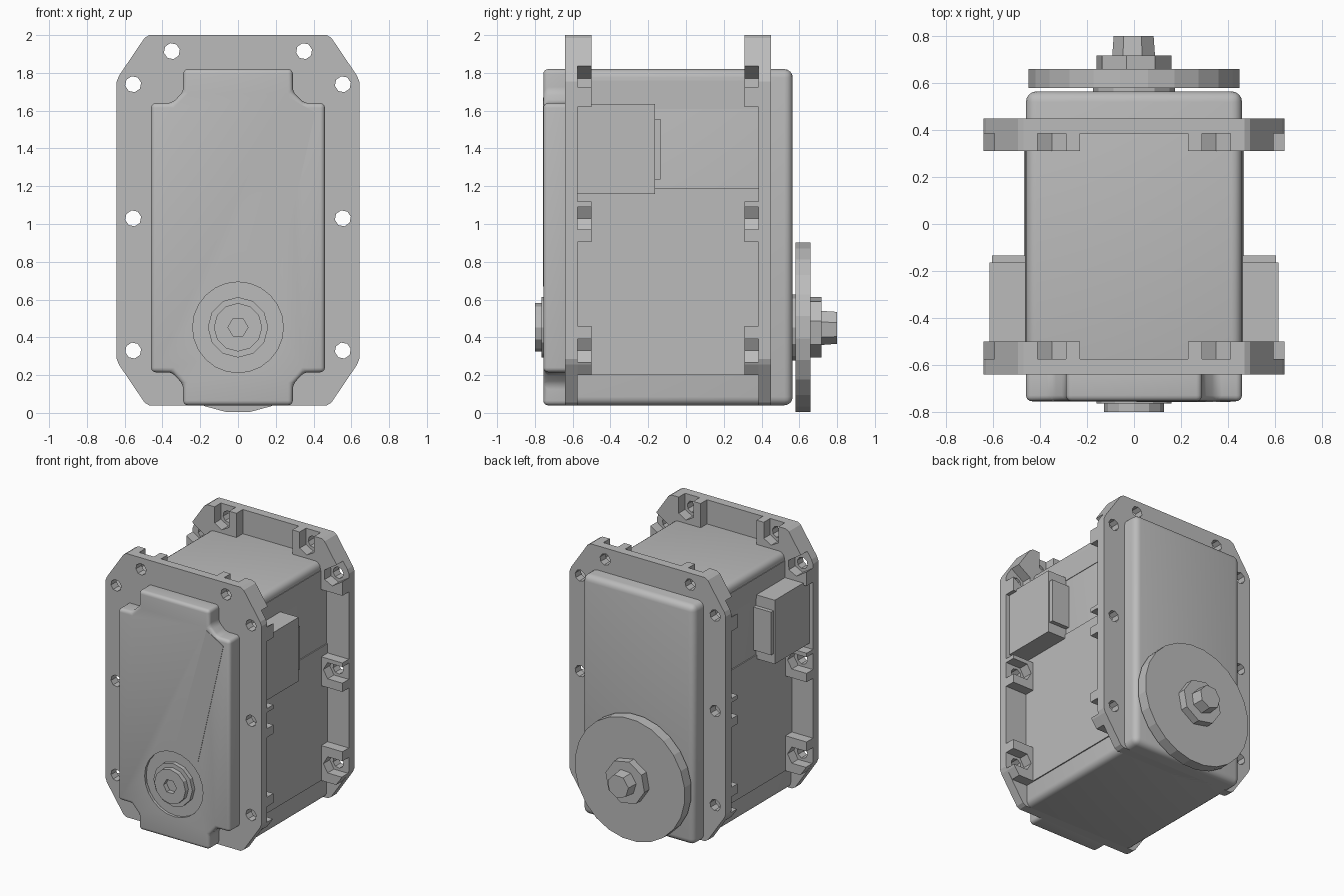
import bpy, bmesh, math
from mathutils import Vector

old = bpy.data.objects.get("Cube")
if old:
    bpy.data.objects.remove(old, do_unlink=True)

grey = bpy.data.materials.new("plain grey")
grey.use_nodes = True
COLOUR = (0.5, 0.5, 0.5, 1)
grey.diffuse_color = COLOUR
grey.node_tree.nodes["Principled BSDF"].inputs["Base Color"].default_value = COLOUR


def prism(name, outline, y0, y1, taper=1.0):
    """Extrude an (x, z) outline along y; taper scales the far end."""
    bm = bmesh.new()
    n = len(outline)
    cx = sum(p[0] for p in outline) / n
    cz = sum(p[1] for p in outline) / n
    a = [bm.verts.new((x, y0, z)) for x, z in outline]
    b = [bm.verts.new((cx + (x - cx) * taper, y1, cz + (z - cz) * taper)) for x, z in outline]
    bm.faces.new(a)
    bm.faces.new(b[::-1])
    for i in range(n):
        j = (i + 1) % n
        bm.faces.new((a[j], a[i], b[i], b[j]))
    bmesh.ops.recalc_face_normals(bm, faces=bm.faces)
    mesh = bpy.data.meshes.new(name)
    bm.to_mesh(mesh)
    bm.free()
    mesh.materials.append(grey)
    ob = bpy.data.objects.new(name, mesh)
    bpy.context.collection.objects.link(ob)
    return ob


def rect(x0, x1, z0, z1):
    return [(x0, z0), (x1, z0), (x1, z1), (x0, z1)]


def ring(x, z, r, n, turn=0.0):
    return [(x + r * math.cos(turn + math.tau * i / n),
             z + r * math.sin(turn + math.tau * i / n)) for i in range(n)]


def apply(ob, mod):
    bpy.ops.object.select_all(action='DESELECT')
    bpy.context.view_layer.objects.active = ob
    ob.select_set(True)
    bpy.ops.object.modifier_apply(modifier=mod.name)


def cut(ob, cutter):
    mod = ob.modifiers.new("cut", 'BOOLEAN')
    mod.operation = 'DIFFERENCE'
    mod.solver = 'EXACT'
    mod.object = cutter
    apply(ob, mod)
    bpy.data.objects.remove(cutter, do_unlink=True)


def soften(ob, width):
    mod = ob.modifiers.new("round", 'BEVEL')
    mod.width = width
    mod.segments = 4
    mod.limit_method = 'ANGLE'
    mod.angle_limit = math.radians(40)
    apply(ob, mod)
    bpy.ops.object.shade_smooth_by_angle(angle=math.radians(35))


def both_sides(outline):
    """Complete a right-hand outline with its mirror image."""
    return outline + [(-x, z) for x, z in reversed(outline)]


AXLE = 0.453

# Main housing with rounded edges
soften(prism("housing", rect(-0.46, 0.46, 0.04, 1.82), -0.62, 0.565), 0.045)

# Front cover: stepped corners, rounded rim, round recess for the axle boss
right_half = [(0.29, 0.04), (0.29, 0.15), (0.35, 0.215), (0.46, 0.215),
              (0.46, 1.64), (0.35, 1.64), (0.29, 1.70), (0.29, 1.82)]
cover = prism("front_cover", both_sides(right_half), -0.755, -0.59)
soften(cover, 0.025)
cut(cover, prism("recess_cutter", ring(0, AXLE, 0.24, 24), -0.80, -0.735))
prism("cover_ridge", [(0.01, 0.73), (0.20, 0.67), (0.41, 1.59), (0.27, 1.67)], -0.758, -0.75)

# Front axle boss with a hexagonal socket
prism("front_washer", ring(0, AXLE, 0.16, 12), -0.765, -0.72)
boss = prism("front_boss", ring(0, AXLE, 0.128, 12), -0.80, -0.72)
cut(boss, prism("socket_cutter", ring(0, AXLE, 0.053, 6), -0.85, -0.76))

# Flanges: chamfered plates with nut pockets on the inner faces
plate_half = [(0.47, 0.04), (0.495, 0.055), (0.63, 0.255), (0.642, 0.285),
              (0.642, 1.755), (0.63, 1.785), (0.495, 1.985), (0.47, 2.0)]
corner = [(0.23, 1.80), (0.44, 1.80), (0.44, 1.62), (0.642, 1.62), (0.642, 1.755),
          (0.63, 1.785), (0.495, 1.985), (0.47, 2.0), (0.23, 2.0)]
lower = [(0.44, 0.20), (0.59, 0.20), (0.63, 0.255), (0.642, 0.285), (0.642, 0.46), (0.44, 0.46)]
middle = rect(0.44, 0.642, 0.905, 1.12)

# Each hole: x, z and the direction its nut slot opens
HOLES = [(0.35, 1.915, 90), (0.555, 1.74, 33), (0.555, 1.03, 0), (0.555, 0.33, 0)]


def slot(x, z, degrees):
    """Hexagonal nut pocket, open towards the outer edge."""
    d = Vector((math.cos(math.radians(degrees)), math.sin(math.radians(degrees))))
    s = Vector((-d.y, d.x)) * 0.06
    c = Vector((x, z))
    pts = [c + d * 0.3 + s, c + d * 0.035 + s, c - d * 0.035 + s, c - d * 0.07,
           c - d * 0.035 - s, c + d * 0.035 - s, c + d * 0.3 - s]
    return [tuple(p) for p in pts]


for side, outer, inner, deep in (("front", -0.64, -0.575, -0.50), ("back", 0.45, 0.385, 0.31)):
    low, high = min(outer, inner), max(outer, inner)
    plate = prism(side + "_flange", both_sides(plate_half), low, high)
    for sign, hand in ((1, "left"), (-1, "right")):
        for x, z, _ in HOLES:
            cut(plate, prism("hole_cutter", ring(sign * x, z, 0.043, 8, 0.2), low - 0.1, high + 0.1))
        for name, outline, holes in (("corner", corner, HOLES[:2]),
                                     ("middle", middle, HOLES[2:3]),
                                     ("lower", lower, HOLES[3:])):
            block = prism(f"{side}_{hand}_{name}_nut_holder",
                          [(sign * x, z) for x, z in outline], inner, deep)
            for hole in holes:
                cut(block, prism("slot_cutter", [(sign * x, z) for x, z in slot(*hole)],
                                 min(inner, deep) - 0.02, max(inner, deep) + 0.02))

# Side boxes and thin wall panels
for sign, hand in ((1, "left"), (-1, "right")):
    def side_box(name, x0, x1, z0, z1, y0, y1):
        return prism(f"{hand}_{name}", rect(*sorted((sign * x0, sign * x1)), z0, z1), y0, y1)
    side_box("terminal_box", 0.44, 0.615, 1.16, 1.635, -0.58, -0.165)
    side_box("terminal_end", 0.44, 0.605, 1.235, 1.555, -0.17, -0.135)
    side_box("lower_wall_panel", 0.45, 0.468, 0.20, 1.19, -0.58, 0.39)
    side_box("upper_wall_panel", 0.45, 0.464, 1.61, 1.76, -0.58, 0.39)

# Back wheel, hub and shaft
prism("wheel_spacer", ring(0, AXLE, 0.175, 12), 0.55, 0.59)
prism("wheel", ring(0, AXLE, 0.453, 24, math.pi / 24), 0.58, 0.66)
prism("wheel_hub", ring(0, AXLE, 0.163, 8, 0.2), 0.65, 0.717)
prism("shaft_end", ring(0, AXLE, 0.095, 7, 0.3), 0.70, 0.80, taper=0.92)
